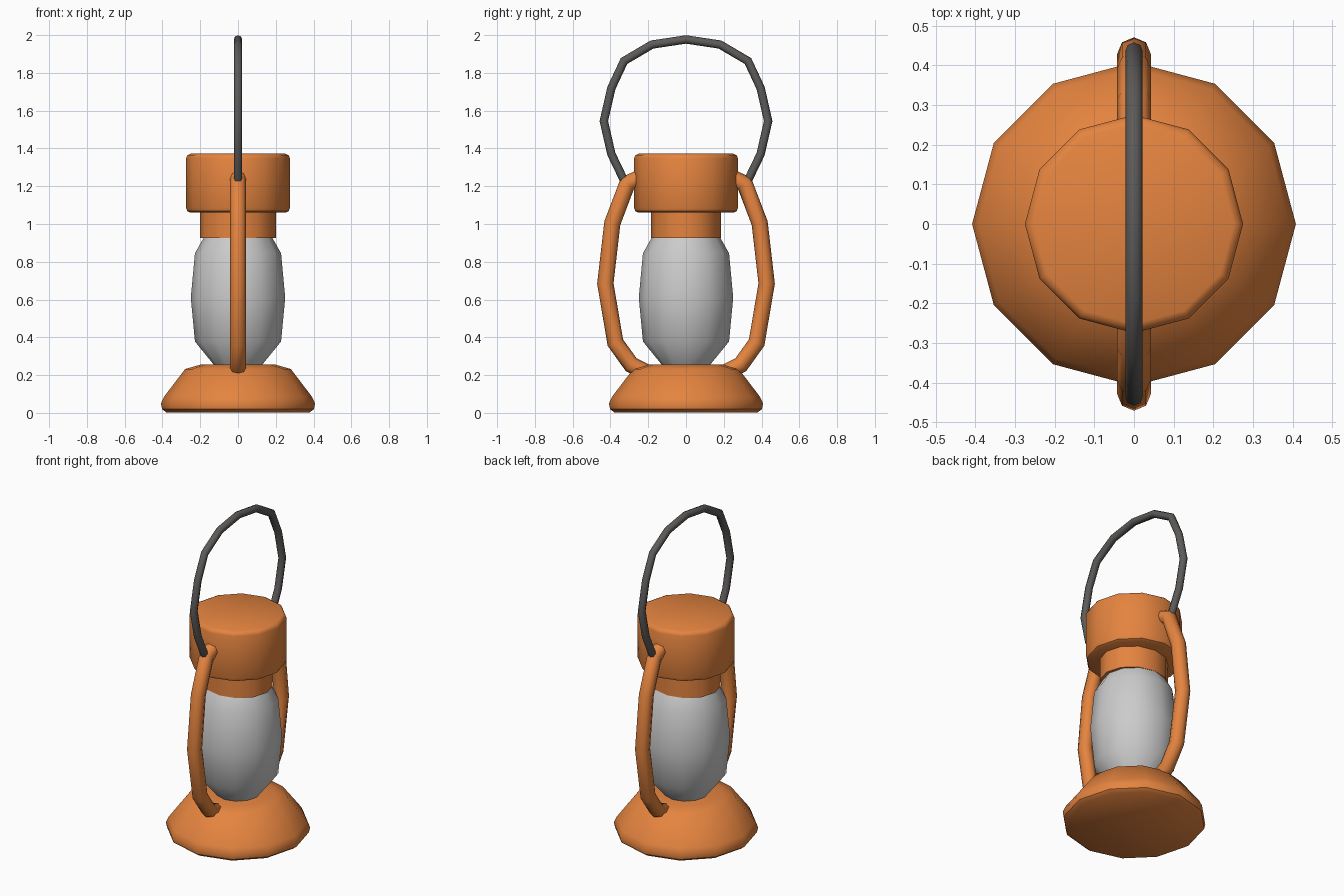
import bpy
import bmesh
import math
from mathutils import Vector

if "Cube" in bpy.data.objects:
    bpy.data.objects.remove(bpy.data.objects["Cube"])

SIDES = 12


def material(name, rgb):
    m = bpy.data.materials.new(name)
    m.diffuse_color = (*rgb, 1)
    m.use_nodes = True
    m.node_tree.nodes["Principled BSDF"].inputs["Base Color"].default_value = m.diffuse_color
    return m


ORANGE = material("orange_paint", (0.78, 0.23, 0.05))
DARK = material("dark_metal", (0.11, 0.105, 0.1))


def skin(name, rings, mat=None, angle=40):
    """Bridge equal-sized rings of points into a capped solid."""
    bm = bmesh.new()
    loops = [[bm.verts.new(p) for p in ring] for ring in rings]
    n = len(loops[0])
    for a, b in zip(loops, loops[1:]):
        for i in range(n):
            j = (i + 1) % n
            bm.faces.new((a[i], a[j], b[j], b[i]))
    bm.faces.new(loops[0][::-1])
    bm.faces.new(loops[-1])
    bmesh.ops.recalc_face_normals(bm, faces=bm.faces)
    me = bpy.data.meshes.new(name)
    bm.to_mesh(me)
    bm.free()
    ob = bpy.data.objects.new(name, me)
    bpy.context.collection.objects.link(ob)
    if mat:
        me.materials.append(mat)
    bpy.ops.object.select_all(action='DESELECT')
    ob.select_set(True)
    bpy.context.view_layer.objects.active = ob
    bpy.ops.object.shade_smooth_by_angle(angle=math.radians(angle))
    return ob


def lathe(name, profile, mat=None, y_scale=1.0):
    """Turn an (r, z) profile around the z axis."""
    turn = [math.tau * i / SIDES for i in range(SIDES)]
    return skin(name, [[(r * math.cos(t), r * math.sin(t) * y_scale, z)
                        for t in turn] for r, z in profile], mat)


def tube(name, path, radius, mat, sides=8):
    """Mitred round tube along a (y, z) path in the x = 0 plane."""
    pts = [Vector(p) for p in path]
    rings = []
    for i, p in enumerate(pts):
        d0 = (p - pts[max(i - 1, 0)]).normalized() if i else None
        d1 = (pts[i + 1] - p).normalized() if i < len(pts) - 1 else d0
        d0 = d0 or d1
        t = (d0 + d1).normalized()
        side = Vector((-t.y, t.x)) / t.dot(d1)
        ring = []
        for k in range(sides):
            a = math.tau * k / sides
            q = p + side * radius * math.cos(a)
            ring.append((radius * math.sin(a), q.x, q.y))
        rings.append(ring)
    return skin(name, rings, mat, 60)


# Lathed body parts, bottom to top
lathe("base", [(0.38, 0.003), (0.402, 0.02), (0.408, 0.05), (0.392, 0.085),
               (0.28, 0.232), (0.2, 0.255)], ORANGE)
lathe("glass_globe", [(0.12, 0.245), (0.228, 0.378), (0.25, 0.61),
                      (0.228, 0.845), (0.18, 0.93)])
lathe("collar", [(0.201, 0.925), (0.201, 1.07)], ORANGE, 0.92)
lathe("cap", [(0.252, 1.06), (0.268, 1.068), (0.275, 1.085), (0.275, 1.348),
              (0.268, 1.364), (0.252, 1.372)], ORANGE)

# Side tubes joining base and cap, front and back
side_path = [(0.22, 1.255), (0.31, 1.215), (0.39, 1.005), (0.427, 0.685),
             (0.374, 0.372), (0.29, 0.255), (0.2, 0.21)]
for name, s in (("back_side_tube", 1), ("front_side_tube", -1)):
    tube(name, [(s * y, z) for y, z in side_path], 0.043, ORANGE)

# Wire carrying handle
half = [(0.33, 1.235), (0.395, 1.37), (0.435, 1.545), (0.395, 1.72),
        (0.328, 1.863), (0.18, 1.95)]
tube("carry_handle", half + [(0, 1.977)] + [(-y, z) for y, z in half[::-1]],
     0.022, DARK)
